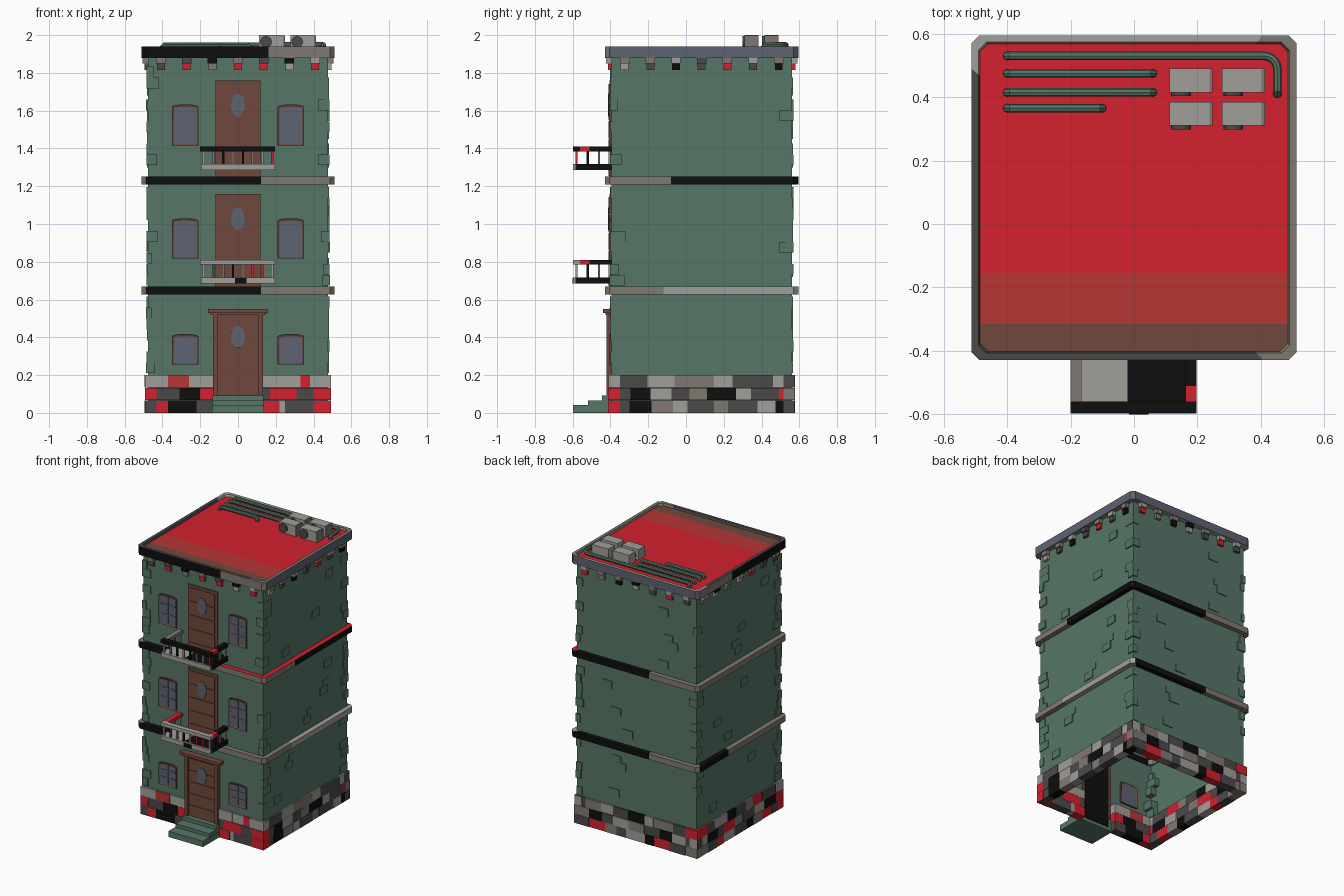
import bpy, bmesh, math, random
from mathutils import Vector

if "Cube" in bpy.data.objects:
    bpy.data.objects.remove(bpy.data.objects["Cube"])
random.seed(4)

def lin(c):
    c /= 255
    return c / 12.92 if c < 0.04045 else ((c + 0.055) / 1.055) ** 2.4

PAL = {'G': ('green', 87, 118, 103), 'R': ('red', 212, 33, 46), 'E': ('dull red', 182, 54, 54),
       'B': ('brown', 112, 73, 60), 'S': ('slate', 94, 99, 114), 'K': ('black', 14, 14, 14),
       'D': ('dark grey', 76, 73, 73), 'M': ('mid grey', 128, 121, 114), 'L': ('light grey', 161, 159, 154)}
KEYS = list(PAL)
MATS = []
for n, r, g, b in PAL.values():
    m = bpy.data.materials.new(n)
    m.diffuse_color = (lin(r), lin(g), lin(b), 1)
    m.use_nodes = True
    m.node_tree.nodes["Principled BSDF"].inputs["Base Color"].default_value = m.diffuse_color
    MATS.append(m)

def finish(name, bm, recalc=True):
    if recalc:
        bmesh.ops.recalc_face_normals(bm, faces=bm.faces)
    me = bpy.data.meshes.new(name)
    bm.to_mesh(me)
    bm.free()
    for m in MATS:
        me.materials.append(m)
    ob = bpy.data.objects.new(name, me)
    bpy.context.collection.objects.link(ob)
    return ob

def boxes(name, items):
    """Each item: x0, x1, y0, y1, z0, z1, colour key."""
    bm = bmesh.new()
    for x0, x1, y0, y1, z0, z1, c in items:
        vs = bmesh.ops.create_cube(bm, size=1)['verts']
        for v in vs:
            v.co = (x1 if v.co.x > 0 else x0, y1 if v.co.y > 0 else y0, z1 if v.co.z > 0 else z0)
        for f in {f for v in vs for f in v.link_faces}:
            f.material_index = KEYS.index(c)
    return finish(name, bm)

def plate(name, pts, y0, y1, c, inset=None):
    """Extrude an x-z profile from y1 (back) to y0 (front), optionally with a recessed panel."""
    bm = bmesh.new()
    front = bm.faces.new([bm.verts.new((x, y0, z)) for x, z in pts])
    back = bm.faces.new([bm.verts.new((x, y1, z)) for x, z in reversed(pts)])
    a, b = list(front.verts), list(back.verts)[::-1]
    for i in range(len(a)):
        j = (i + 1) % len(a)
        bm.faces.new((a[j], a[i], b[i], b[j]))
    for f in bm.faces:
        f.material_index = KEYS.index(c)
    bmesh.ops.recalc_face_normals(bm, faces=bm.faces)
    if inset:
        for f in (front, back):
            bmesh.ops.inset_individual(bm, faces=[f], thickness=0.012, depth=-0.005)
            f.material_index = KEYS.index(inset)
    return finish(name, bm)

CY, YF, YB, W = 0.083, -0.395, 0.561, 0.477

def octo(h, c):
    p = [(-h + c, -h), (h - c, -h), (h, -h + c), (h, h - c), (h - c, h), (-h + c, h), (-h, h - c), (-h, -h + c)]
    return [(x, y + CY) for x, y in p]

def ring(name, h, top_in, bot_in, z0, z1, rule, n=24):
    """Chamfered square band; rule(x, y, side, kind) gives each face's colour."""
    loops = []
    for hh, z in ((h, z0), (h, z1), (top_in, z1), (bot_in, z0)):
        o, lp = octo(hh, 0.025), []
        for i in range(8):
            a, b = Vector((*o[i], z)), Vector((*o[(i + 1) % 8], z))
            k = n if i % 2 == 0 else 1
            lp += [(a.lerp(b, j / k), 'front right back left'.split()[i // 2]) for j in range(k)]
        loops.append(lp)
    bm = bmesh.new()
    vs = [[bm.verts.new(p) for p, s in lp] for lp in loops]
    m = len(vs[0])
    for k, kind in enumerate(('out', 'top', 'in', 'bottom')):
        for i in range(m):
            j = (i + 1) % m
            f = bm.faces.new((vs[k][i], vs[k][j], vs[(k + 1) % 4][j], vs[(k + 1) % 4][i]))
            mid = (vs[0][i].co + vs[0][j].co) / 2
            f.material_index = KEYS.index(rule(mid.x, mid.y, loops[0][i][1], kind))
    return finish(name, bm)

# Walls: open-bottomed shell
bm = bmesh.new()
pts = [(-W, YF), (W, YF), (W, YB), (-W, YB)]
lo = [bm.verts.new((x, y, 0.0)) for x, y in pts]
hi = [bm.verts.new((x, y, 1.9)) for x, y in pts]
for i in range(4):
    bm.faces.new((lo[i], lo[(i + 1) % 4], hi[(i + 1) % 4], hi[i]))
finish('walls', bm, False)

# Flat roof with coloured bands
bm = bmesh.new()
bm.faces.new([bm.verts.new((x, y, 1.925)) for x, y in octo(0.486, 0.025)])
for y in (-0.155, -0.315):
    bmesh.ops.bisect_plane(bm, geom=bm.verts[:] + bm.edges[:] + bm.faces[:], plane_co=(0, y, 0), plane_no=(0, 1, 0))
for f in bm.faces:
    y = f.calc_center_median().y
    f.material_index = KEYS.index('R' if y > -0.155 else 'E' if y > -0.315 else 'B')
finish('roof', bm, False)

# Cornice and the two storey belts
def cornice_rule(x, y, s, kind):
    if kind == 'out':
        return {'front': 'K' if x < 0.16 else 'M', 'right': 'S', 'back': 'S', 'left': 'M' if y > 0.2 else 'K'}[s]
    return {'front': 'D' if x < 0.41 else 'M', 'right': 'M', 'back': 'L' if x < 0.41 else 'M',
            'left': 'L' if y > 0.47 else 'D'}[s]

def belt_rule(upper):
    def rule(x, y, s, kind):
        if upper and kind == 'top' and (s == 'right' or s == 'front' and x > 0.13):
            return 'R'
        if s == 'front':
            return 'K' if x < 0.13 else 'M'
        if s == 'right':
            return ('M' if y < -0.08 else 'K') if upper else ('M' if y < -0.14 else 'L')
        if s == 'back':
            return 'K' if x > -0.13 else 'M'
        return 'M' if upper or y < 0.25 else 'K'
    return rule

ring('cornice', 0.512, 0.49, 0.47, 1.88, 1.94, cornice_rule)
ring('lower_belt', 0.512, 0.47, 0.47, 0.627, 0.668, belt_rule(False))
ring('upper_belt', 0.512, 0.47, 0.47, 1.21, 1.252, belt_rule(True))

def on_side(side, a0, a1, d0, d1, z0, z1, c):
    """Box on a wall: a along the wall, d outward from it."""
    if side == 'front':
        return (a0, a1, YF - d1, YF - d0, z0, z1, c)
    if side == 'back':
        return (a0, a1, YB + d0, YB + d1, z0, z1, c)
    s = 1 if side == 'right' else -1
    xs = sorted((s * (W + d0), s * (W + d1)))
    return (*xs, a0 + CY, a1 + CY, z0, z1, c)

# Corbels under the cornice
items = []
for side in ('front', 'right', 'back', 'left'):
    for i in range(7):
        a = (i - 3) * 0.136
        items.append(on_side(side, a - .025, a + .025, -.005, .028, 1.85, 1.882, random.choice('DMLKM')))
        items.append(on_side(side, a - .021, a + .021, -.005, .018, 1.815, 1.85, random.choice('RKDMLR')))
boxes('corbels', items)

# Stone base courses, bottom to top: (end position, colour)
H = 0.492
front = [[(-.37, 'R'), (-.22, 'K'), (-.13, 'D'), (.13, ''), (.22, 'R'), (.25, 'L'), (.40, 'D'), (H, 'R')],
         [(-.45, 'R'), (-.31, 'D'), (-.20, 'K'), (-.13, 'R'), (.13, ''), (.17, 'D'), (.31, 'R'), (.4, 'D'), (H, 'R')],
         [(-.37, 'L'), (-.26, 'E'), (-.13, 'L'), (.13, ''), (.24, 'L'), (.33, 'L'), (.38, 'R'), (H, 'L')]]
codes = {'right': ('DKMLDMDLK', 'DKLDMKLDR', 'DDLMMLDDL'),
         'back': ('MDRKLDMRD', 'DLKDMLDKM', 'RDMLKDLMD'),
         'left': ('DRMKDLRDM', 'RKLDMRDKL', 'LDRMDKLDR')}
items = []
for r in range(3):
    z0, z1 = r * 0.067, (r + 1) * 0.067 - 0.001
    a = -H
    for e, c in front[r]:
        if c:
            items.append(on_side('front', a, e, -.045, random.uniform(.011, .017), z0, z1, c))
        a = e
    for side, rows in codes.items():
        cuts = [-H] + [-H + 2 * H * (i + random.uniform(-.25, .25)) / 9 for i in range(1, 9)] + [H]
        for i, c in enumerate(rows[r]):
            items.append(on_side(side, cuts[i], cuts[i + 1], -.045, random.uniform(.01, .017), z0, z1, c))
boxes('stone_base', items)

# Raised corner bricks and scattered wall bricks
items = []
for sx in (-1, 1):
    for y, sy in ((YF, -1), (YB, 1)):
        for i in range(28):
            z = 0.21 + i * 0.058
            if random.random() < 0.55 and not (0.57 < z < 0.67 or 1.15 < z < 1.25 or z > 1.79):
                p = random.uniform(.004, .009)
                xs = sorted((sx * (W + p), sx * (W - random.uniform(.02, .06))))
                ys = sorted((y + sy * p, y - sy * random.uniform(.03, .09)))
                items.append((*xs, *ys, z, z + 0.057, 'G'))
boxes('corner_bricks', items)
items = []
for side in ('right', 'back', 'left'):
    for z in (0.27, 0.47, 0.72, 0.86, 1.04, 1.3, 1.45, 1.68):
        a = random.uniform(-.36, .3)
        items.append(on_side(side, a, a + .08, -.005, .006, z, z + .055, 'G'))
        if random.random() < 0.4:
            items.append(on_side(side, a + .04, a + .11, -.005, .005, z + .055, z + .1, 'G'))
boxes('wall_bricks', items)

# Windows with shallow arched heads
for z0, z1 in ((0.255, 0.418), (0.817, 1.03), (1.415, 1.633)):
    for cx in (-0.28, 0.28):
        arch = [(cx + .07 * math.cos(t), z1 - .012 + .012 * math.sin(t)) for t in [math.pi * i / 6 for i in range(7)]]
        plate('window', [(cx - .07, z0), (cx + .07, z0)] + arch, YF - .012, YF + .012, 'B', 'S')
        h = z1 - z0
        bars = [(cx - .004, cx + .004, YF - .010, YF - .006, z0 + .01, z1 - .012, 'S')]
        bars += [(cx - .058, cx + .058, YF - .010, YF - .006, z0 + h * k - .004, z0 + h * k + .004, 'S') for k in (.35, .67)]
        boxes('window_bars', bars)

# Doors with planks and an oval light
for z0, z1, zo in ((0.09, 0.525, 0.402), (0.668, 1.16, 1.027), (1.252, 1.76, 1.63)):
    items = [(-.118, .118, YF - .010, YF + .01, z0, z1, 'B')]
    n = 5
    for i in range(n):
        h = (z1 - z0 - .015) / n
        items.append((-.1, .1, YF - .015, YF - .008, z0 + i * h + .003, z0 + (i + 1) * h - .003, 'B'))
    boxes('door', items)
    plate('door_oval', [(.037 * math.cos(i * math.pi / 8), zo + .06 * math.sin(i * math.pi / 8)) for i in range(16)],
          YF - .019, YF - .012, 'S')
boxes('door_surround', [(-.132, -.108, YF - .025, YF, .09, .525, 'B'), (.108, .132, YF - .025, YF, .09, .525, 'B'),
                        (-.145, .145, YF - .032, YF, .518, .532, 'B'), (-.16, .16, YF - .045, YF, .53, .55, 'B')])
boxes('door_inside', [(-.1, .1, YF + .011, YF + .015, .02, .52, 'K')])

# Entrance steps
boxes('steps', [(-.138, .138, -.597, -.39, 0, .042, 'G'), (-.135, .135, -.52, -.39, .042, .066, 'G'),
                (-.135, .135, -.445, -.39, .066, .092, 'G')])

# Balconies: two-tone floor, balusters, hand rail
for z, rail, mix in ((0.685, 'L', 'LDMKLRRL'), (1.285, 'K', 'LMKLKMLR')):
    t = z + 0.1
    items = [(-.197, -.02, -.585, YF, z, z + .032, 'L'), (-.02, .197, -.585, YF, z, z + .032, 'K'),
             (-.197, .197, -.597, -.585, z, z + .032, 'L'),
             (-.2, .197, -.597, -.56, t, t + .024, rail),
             (-.2, -.165, -.56, YF, t, t + .024, 'M' if rail == 'K' else 'R'),
             (.162, .197, -.56, -.51, t, t + .024, 'R'), (.162, .197, -.51, YF, t, t + .024, 'K')]
    for i, c in enumerate(mix):
        x = -.182 + i * .052
        items.append((x - .006, x + .006, -.586, -.574, z + .03, t, c))
    for sx in (-.182, .182):
        for i, y in enumerate((-.52, -.46, -.405)):
            items.append((sx - .006, sx + .006, y - .006, y + .006, z + .03, t, 'KML'[i]))
    if rail == 'L':
        items.append((-.015, .045, -.6, -.58, z, z + .028, 'K'))
    boxes('balcony', items)

# Rooftop cooling units with round fans
for cx in (0.18, 0.345):
    for y0 in (0.31, 0.415):
        boxes('cooling_unit', [(cx - .068, cx + .058, y0, y0 + .075, 1.92, 2.0, 'L'),
                               (cx + .058, cx + .068, y0, y0 + .075, 1.92, 1.997, 'M')])
        ring_pts = [(cx - .032 + .031 * math.cos(i * math.pi / 8), 1.964 + .031 * math.sin(i * math.pi / 8)) for i in range(16)]
        plate('fan', ring_pts, y0 - .012, y0 + .002, 'D')

# Rooftop pipes with ends turned down into the roof
ZP = 1.949
def pipe(path):
    cu = bpy.data.curves.new('pipe', 'CURVE')
    cu.dimensions, cu.bevel_depth, cu.bevel_resolution, cu.use_fill_caps = '3D', 0.0135, 2, True
    sp = cu.splines.new('POLY')
    sp.points.add(len(path) - 1)
    for p, q in zip(sp.points, path):
        p.co = (*q, 1)
    cu.materials.append(MATS[0])
    ob = bpy.data.objects.new('pipe', cu)
    bpy.context.collection.objects.link(ob)
    bpy.ops.object.select_all(action='DESELECT')
    ob.select_set(True)
    bpy.context.view_layer.objects.active = ob
    bpy.ops.object.convert(target='MESH')
    bpy.ops.object.shade_smooth_by_angle(angle=math.radians(40))

for y, x1 in ((0.475, 0.06), (0.415, 0.06), (0.365, -0.1)):
    pipe([(-.4, y, 1.915), (-.4, y, ZP - .012), (-.388, y, ZP), (x1 - .012, y, ZP), (x1, y, ZP - .012), (x1, y, 1.915)])
bend = [(.41 + .042 * math.sin(t), .488 + .042 * math.cos(t), ZP) for t in [math.pi / 2 * i / 5 for i in range(6)]]
pipe([(-.4, .53, 1.915), (-.4, .53, ZP - .012), (-.388, .53, ZP)] + bend +
     [(.452, .422, ZP), (.452, .41, ZP - .012), (.452, .41, 1.915)])
